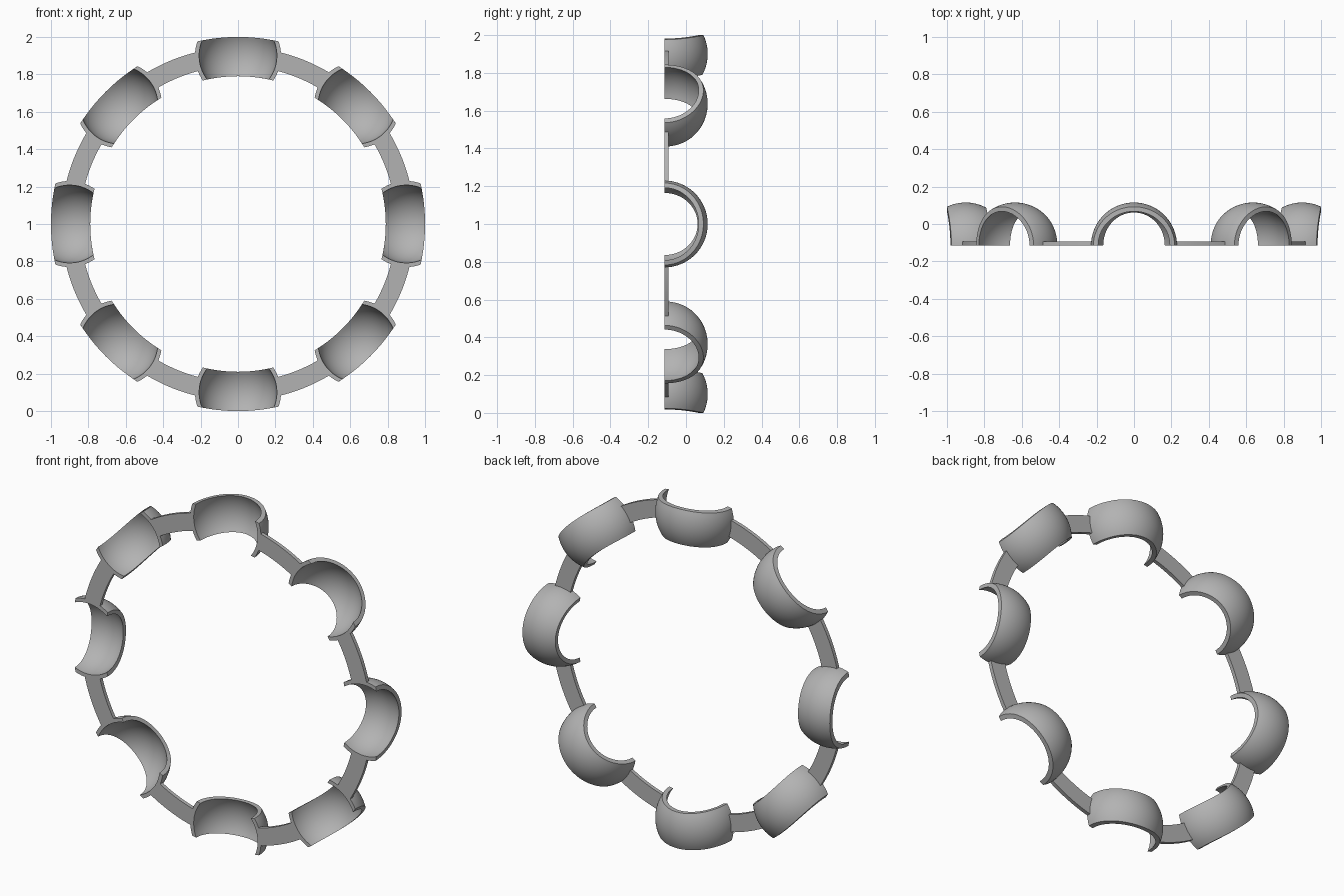
import bpy, bmesh, math
from mathutils import Matrix

if "Cube" in bpy.data.objects:
    bpy.data.objects.remove(bpy.data.objects["Cube"])

COUNT = 8                      # cups around the ring
CENTRE = 0.9                   # distance of the cups from the ring axis
R_OUT, R_IN = 0.23, 0.208      # spherical shell of a cup
TRIM_IN, TRIM_OUT = 0.79, 1.0  # concentric cylinders that trim the cups
BACK = -0.115                  # flat front plane of the model

grey = bpy.data.materials.new("plain grey")
grey.use_nodes = True
grey.diffuse_color = (0.45, 0.45, 0.45, 1)
grey.node_tree.nodes["Principled BSDF"].inputs["Base Color"].default_value = (0.45, 0.45, 0.45, 1)


def swept(name, sections, turn):
    """Join equal closed sections into a capped solid, turned about the ring axis."""
    bm = bmesh.new()
    rows = [[bm.verts.new(p) for p in s] for s in sections]
    n = len(rows[0])
    for a, b in zip(rows, rows[1:]):
        for i in range(n):
            j = (i + 1) % n
            bm.faces.new((a[i], a[j], b[j], b[i]))
    half = n // 2
    for row in (rows[0], rows[-1]):
        for i in range(half - 1):
            bm.faces.new((row[i], row[i + 1], row[n - 2 - i], row[n - 1 - i]))
    bmesh.ops.recalc_face_normals(bm, faces=bm.faces)
    bm.transform(Matrix.Translation((0, BACK, 1)) @ Matrix.Rotation(turn, 4, "Y"))
    mesh = bpy.data.meshes.new(name)
    bm.to_mesh(mesh)
    bm.free()
    mesh.materials.append(grey)
    obj = bpy.data.objects.new(name, mesh)
    bpy.context.collection.objects.link(obj)
    return obj


def trim_height(radius, phi, trim):
    """Height above the cup centre where the sphere meets a trimming cylinder."""
    k = math.cos(phi) ** 2
    c = CENTRE ** 2 + radius ** 2 * k - trim ** 2
    return -c / (CENTRE + math.sqrt(CENTRE ** 2 - (1 - k) * c))


def shell_line(radius, phi, steps=12):
    """Arc across the cup from the inner to the outer trim."""
    low, high = (math.asin(trim_height(radius, phi, t) / radius) for t in (TRIM_IN, TRIM_OUT))
    line = []
    for i in range(steps + 1):
        a = low + (high - low) * i / steps
        flat = radius * math.cos(a)
        line.append((flat * math.cos(phi), flat * math.sin(phi), CENTRE + radius * math.sin(a)))
    return line


# Half-round cups
cup_sections = []
for i in range(49):
    phi = math.pi * i / 48
    cup_sections.append(shell_line(R_OUT, phi) + shell_line(R_IN, phi)[::-1])

# Flat ring bars between neighbouring cups
start = 0.2439
span = 2 * math.pi / COUNT - 2 * start
bar_sections = []
for i in range(13):
    a = start + span * i / 12
    bar_sections.append([(r * math.sin(a), y, r * math.cos(a))
                         for r, y in ((0.845, 0), (0.945, 0), (0.945, 0.022), (0.845, 0.022))])

parts = []
for n in range(COUNT):
    turn = 2 * math.pi * n / COUNT
    parts.append(swept(f"cup_{n + 1}", cup_sections, turn))
    parts.append(swept(f"ring_bar_{n + 1}", bar_sections, turn))

# Smooth curved surfaces, crisp rims
bpy.ops.object.select_all(action="DESELECT")
for obj in parts:
    obj.select_set(True)
bpy.context.view_layer.objects.active = parts[0]
bpy.ops.object.shade_smooth_by_angle(angle=math.radians(30))
